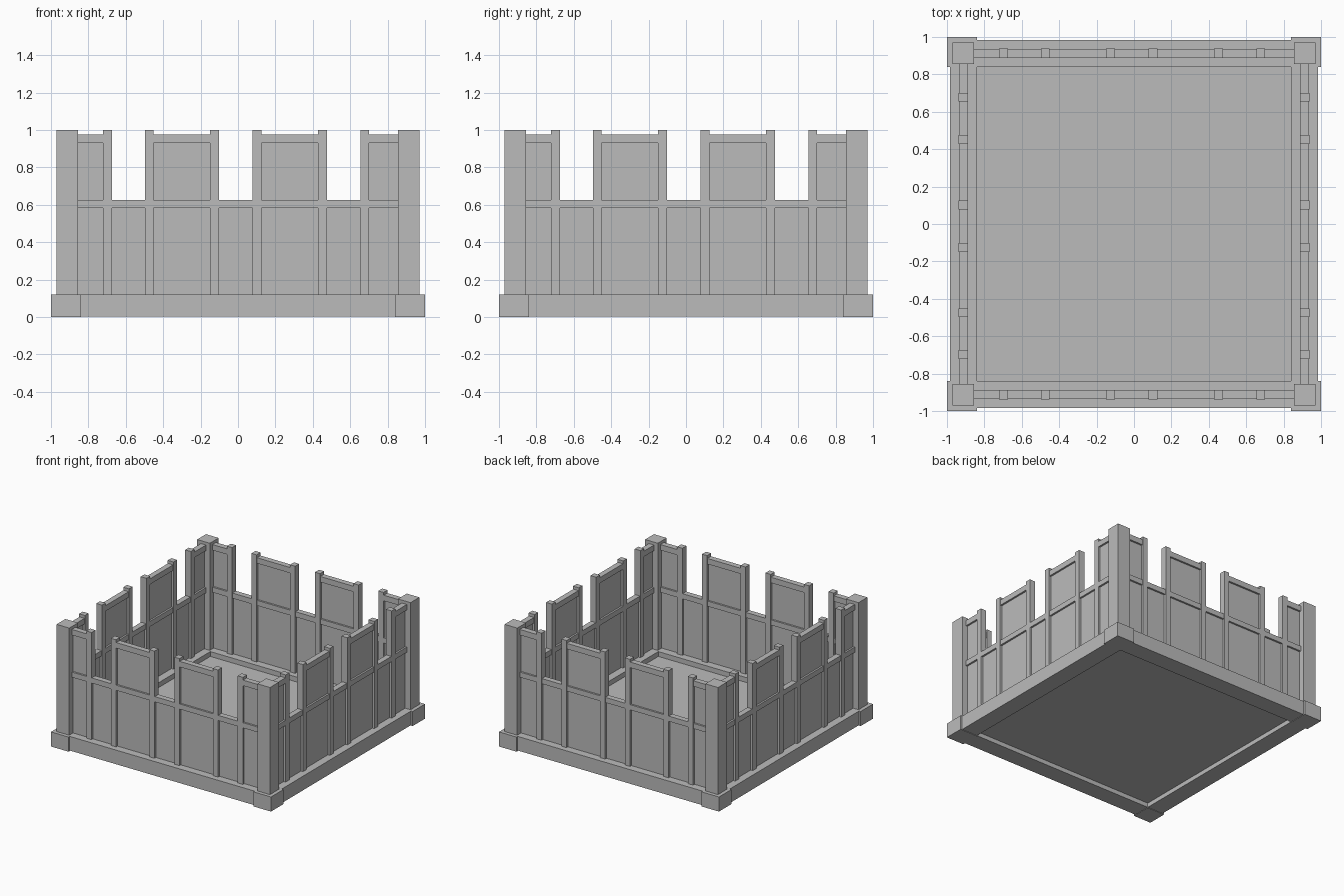
import bpy
import bmesh
from mathutils import Matrix, Vector

cube = bpy.data.objects.get("Cube")
if cube:
    bpy.data.objects.remove(cube, do_unlink=True)

GREY = (0.5, 0.5, 0.5, 1.0)
grey = bpy.data.materials.new("stone grey")
grey.use_nodes = True
grey.diffuse_color = GREY
grey.node_tree.nodes["Principled BSDF"].inputs["Base Color"].default_value = GREY


def make_boxes(name, boxes):
    """One object from (x range, y range, z range) boxes."""
    bm = bmesh.new()
    for ranges in boxes:
        centre = Vector([(a + b) / 2 for a, b in ranges])
        size = [abs(b - a) for a, b in ranges]
        bmesh.ops.create_cube(bm, size=1, matrix=Matrix.Translation(centre) @ Matrix.Diagonal((*size, 1)))
    mesh = bpy.data.meshes.new(name)
    bm.to_mesh(mesh)
    bm.free()
    mesh.materials.append(grey)
    obj = bpy.data.objects.new(name, mesh)
    bpy.context.collection.objects.link(obj)
    return obj


def about(centre, width):
    return (centre - width / 2, centre + width / 2)


BASE_TOP = 0.12
INNER = 0.84          # inner edge of the base beams
POST_INNER = 0.855    # inner face of the corner posts
WALL = 0.913          # centre line of each wall
STUDS = [-0.698, -0.475, -0.125, 0.102, 0.452, 0.678]
STUD_WIDTH = 0.047

# Floor recessed inside the base beams
make_boxes("floor", [((-INNER, INNER), (-INNER, INNER), (0.04, 0.08))])

# Corner blocks and corner posts
for y_name, sy in (("front", -1), ("back", 1)):
    for x_name, sx in (("right", -1), ("left", 1)):
        corner = f"{y_name}_{x_name}"
        make_boxes(f"{corner}_corner_block",
                   [(sorted((sx * INNER, sx)), sorted((sy * INNER, sy)), (0, BASE_TOP))])
        span_x = sorted((sx * POST_INNER, sx * 0.97))
        span_y = sorted((sy * POST_INNER, sy * 0.97))
        make_boxes(f"{corner}_corner_post", [(span_x, span_y, (BASE_TOP, 1.0))])

# Raised wall sections lie between these pairs of uprights
ends = [-POST_INNER] + STUDS + [POST_INNER]
raised = list(zip(ends[0::2], ends[1::2]))

for side, along_x, sign in (("front", True, -1), ("back", True, 1),
                            ("right", False, -1), ("left", False, 1)):
    def build(part, boxes):
        # Boxes are (along the wall, across the wall, height)
        placed = [(a, c, z) if along_x else (c, a, z) for a, c, z in boxes]
        make_boxes(f"{side}_{part}", placed)

    centre = sign * WALL
    full = (-POST_INNER, POST_INNER)
    rail, panel = about(centre, 0.046), about(centre, 0.016)

    build("base_beam", [((-INNER, INNER), sorted((sign * INNER, sign * 0.985)), (0.004, BASE_TOP))])
    build("studs", [(about(s, STUD_WIDTH), about(centre, 0.052), (BASE_TOP, 1.0)) for s in STUDS])
    build("middle_rail", [(full, rail, (0.583, 0.626))])
    build("top_rails", [(span, rail, (0.93, 0.976)) for span in raised])
    build("lower_panel", [(full, panel, (BASE_TOP, 0.59))])
    build("upper_panels", [(span, panel, (0.62, 0.94)) for span in raised])
